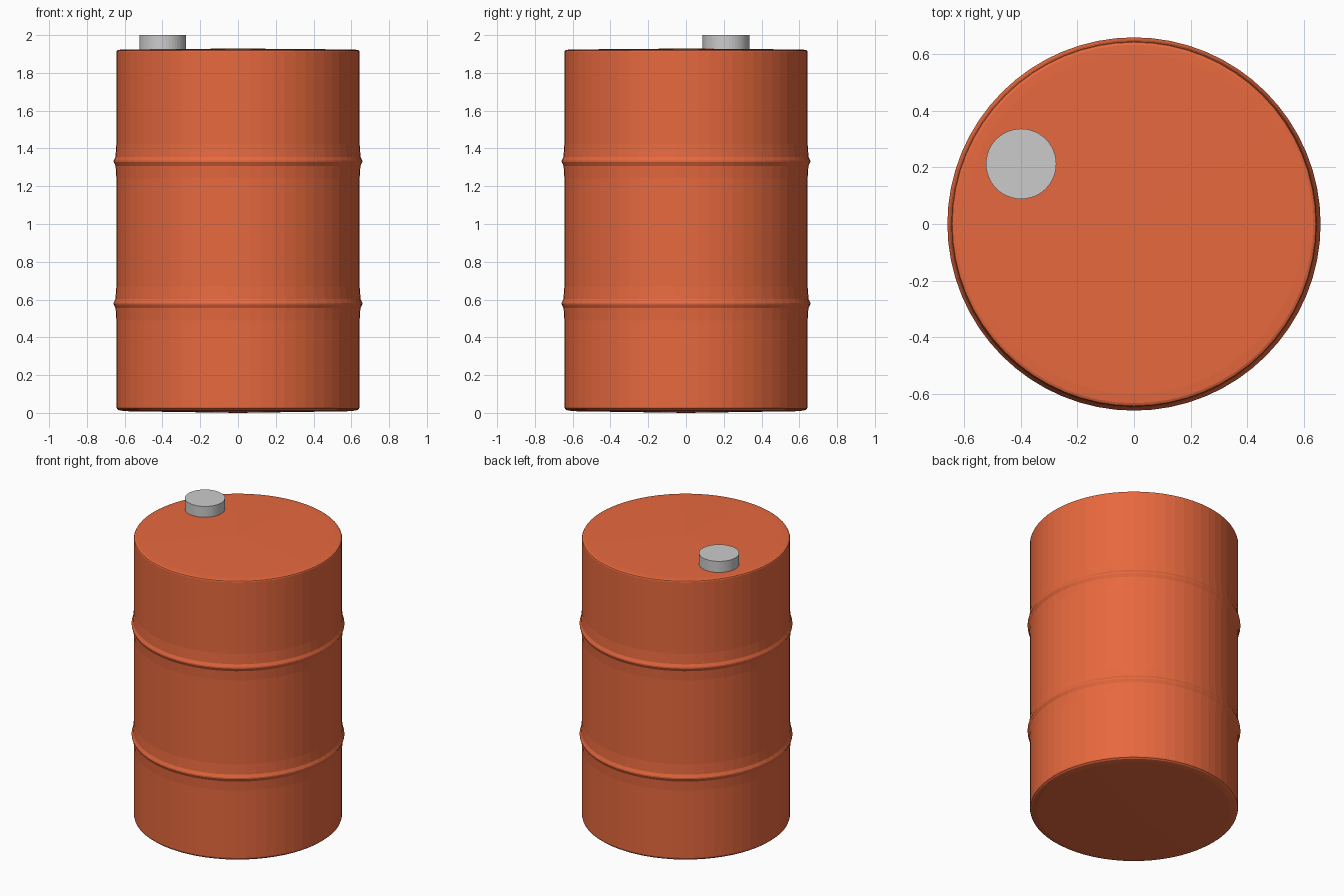
import bpy, math

if "Cube" in bpy.data.objects:
    bpy.data.objects.remove(bpy.data.objects["Cube"])

def material(name, color):
    m = bpy.data.materials.new(name)
    m.diffuse_color = color
    m.use_nodes = True
    m.node_tree.nodes["Principled BSDF"].inputs["Base Color"].default_value = m.diffuse_color
    return m

def lathe(name, profile, segments, center=(0, 0)):
    # Revolve a profile that starts and ends on the axis, flat faces
    verts, faces, rings = [], [], []
    for r, z in profile:
        n = 1 if r == 0 else segments
        rings.append([len(verts) + i for i in range(n)])
        for i in range(n):
            a = 2 * math.pi * i / segments
            verts.append((r * math.cos(a), r * math.sin(a), z))
    for lo, hi in zip(rings, rings[1:]):
        for i in range(segments):
            j = (i + 1) % segments
            if len(lo) == 1:
                faces.append((lo[0], hi[j], hi[i]))
            elif len(hi) == 1:
                faces.append((lo[i], lo[j], hi[0]))
            else:
                faces.append((lo[i], lo[j], hi[j], hi[i]))
    me = bpy.data.meshes.new(name)
    me.from_pydata(verts, [], faces)
    ob = bpy.data.objects.new(name, me)
    bpy.context.collection.objects.link(ob)
    ob.location = (center[0], center[1], 0)
    return ob

# Barrel body: slightly domed ends, rounded rims, two raised hoops
R = 0.644
hoop = [(R, -0.09), (0.648, -0.026), (0.658, -0.005),
        (0.658, 0.003), (0.649, 0.022), (R, 0.09)]
profile = [(0, 0.0), (0.60, 0.009), (0.632, 0.015), (0.641, 0.022), (R, 0.032)]
for z in (0.58, 1.333):
    profile += [(r, z + dz) for r, dz in hoop]
profile += [(R, 1.912), (0.641, 1.918), (0.632, 1.922), (0.60, 1.924), (0, 1.929)]
body = lathe("barrel_body", profile, 64)
body.data.materials.append(material("orange_paint", (0.80, 0.14, 0.048, 1)))

# Bung cap on the lid
lathe("bung_cap", [(0, 1.90), (0.124, 1.90), (0.124, 2.0), (0, 2.0)], 48, (-0.398, 0.212))
